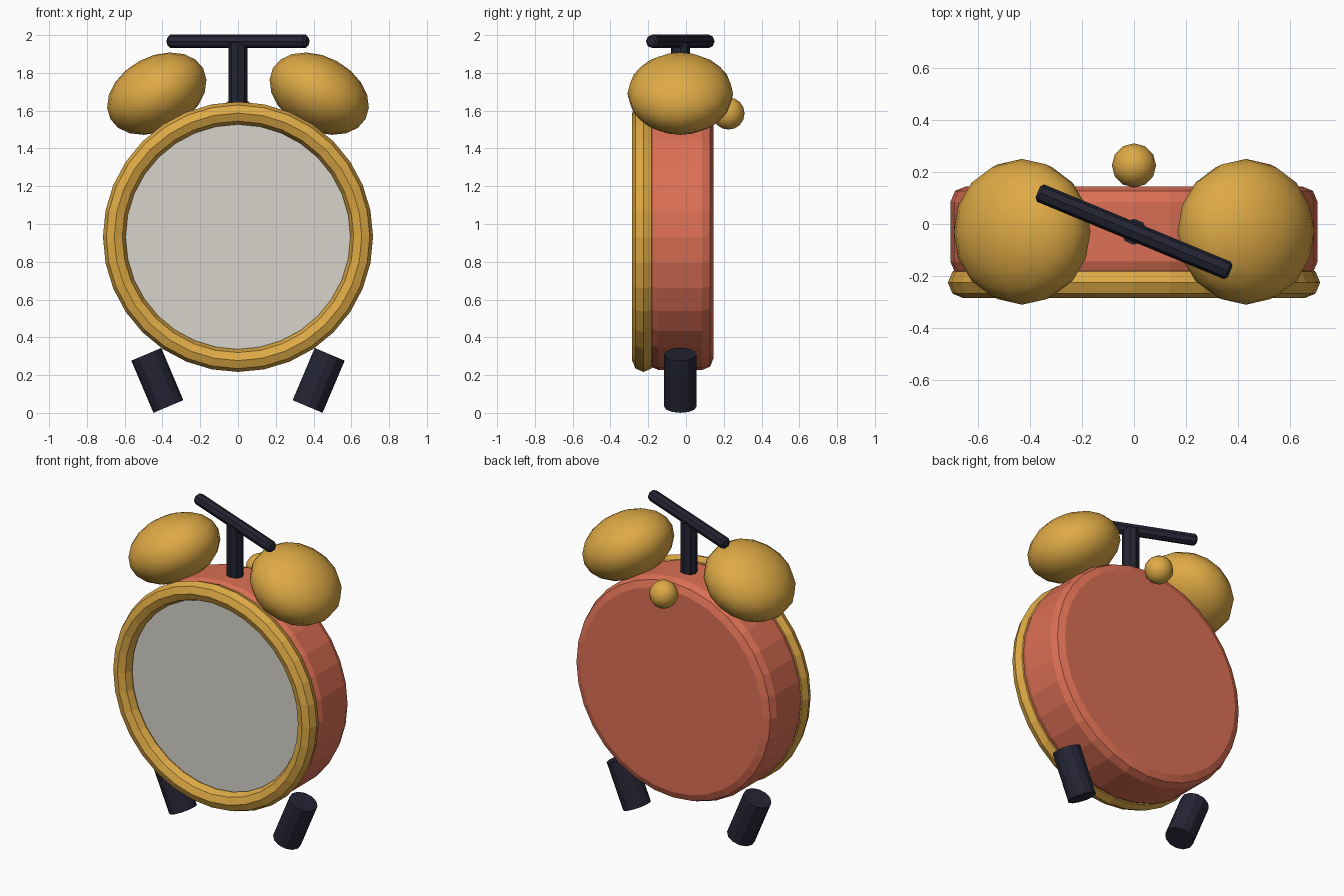
import bpy, bmesh, math
from mathutils import Matrix

if "Cube" in bpy.data.objects:
    bpy.data.objects.remove(bpy.data.objects["Cube"], do_unlink=True)

MID_Y = -0.03      # depth of the main axis
CENTRE_Z = 0.932   # height of the dial centre


def material(name, rgb):
    mat = bpy.data.materials.new(name)
    mat.use_nodes = True
    colour = (*rgb, 1)
    mat.diffuse_color = colour
    mat.node_tree.nodes["Principled BSDF"].inputs["Base Color"].default_value = colour
    return mat


red = material("coral red", (0.72, 0.16, 0.09))
gold = material("brass gold", (0.73, 0.40, 0.06))
cream = material("pale cream", (0.68, 0.65, 0.60))
dark = material("dark navy", (0.018, 0.018, 0.035))


def finish(name, mat, smooth=False):
    obj = bpy.context.object
    obj.name = obj.data.name = name
    obj.data.materials.append(mat)
    if smooth:
        bpy.ops.object.shade_smooth()
    return obj


def cylinder(name, mat, sides, radius, length, loc, rot=(0, 0, 0), bevel=0, steps=1):
    """Cylinder with optional bevelled end rims."""
    bpy.ops.mesh.primitive_cylinder_add(vertices=sides, radius=radius, depth=length,
                                        location=loc, rotation=rot)
    obj = finish(name, mat)
    if bevel:
        bm = bmesh.new()
        bm.from_mesh(obj.data)
        rims = [e for e in bm.edges if abs(e.verts[0].co.z - e.verts[1].co.z) < 1e-4]
        bmesh.ops.bevel(bm, geom=rims, offset=bevel, segments=steps,
                        profile=0.5, affect='EDGES')
        bm.to_mesh(obj.data)
        bm.free()
    return obj


def ball(name, mat, segments, rings, radius, loc, rot=(0, 0, 0), squash=1):
    bpy.ops.mesh.primitive_uv_sphere_add(segments=segments, ring_count=rings,
                                         radius=radius, location=loc, rotation=rot)
    obj = finish(name, mat, smooth=True)
    obj.data.transform(Matrix.Diagonal((1, 1, squash, 1)))
    return obj


FACING = (math.pi / 2, 0, 0)
STEP = math.pi / 2

# Drum-shaped case, dial and front rim
cylinder("case", red, 32, 0.705, 0.35, (0, MID_Y, CENTRE_Z), FACING, 0.06, 2)
cylinder("dial", cream, 32, 0.62, 0.03, (0, -0.2, CENTRE_Z), FACING)
bpy.ops.mesh.primitive_torus_add(major_segments=32, minor_segments=8,
                                 major_radius=0.655, minor_radius=0.06,
                                 location=(0, -0.225, CENTRE_Z), rotation=FACING)
finish("front_rim", gold)

# Bells and feet, mirrored
for side, s in (("left", 1), ("right", -1)):
    ball(side + "_bell", gold, 16, 10, 0.28, (s * 0.43, MID_Y, 1.69),
         (0, s * 0.5, 0), 0.7)
    cylinder(side + "_foot", dark, 12, 0.086, 0.3, (s * 0.427, MID_Y, 0.172),
             (0, s * 0.4, 0))

# Handle: post and crossbar
cylinder("handle_post", dark, 8, 0.05, 0.4, (0, MID_Y, 1.76))
cylinder("handle_bar", dark, 8, 0.036, 0.8, (0, MID_Y, 1.967),
         (math.pi / 8, STEP, 0), 0.012)

# Winding knob on the back
ball("back_knob", gold, 12, 8, 0.085, (0, 0.225, 1.585))
